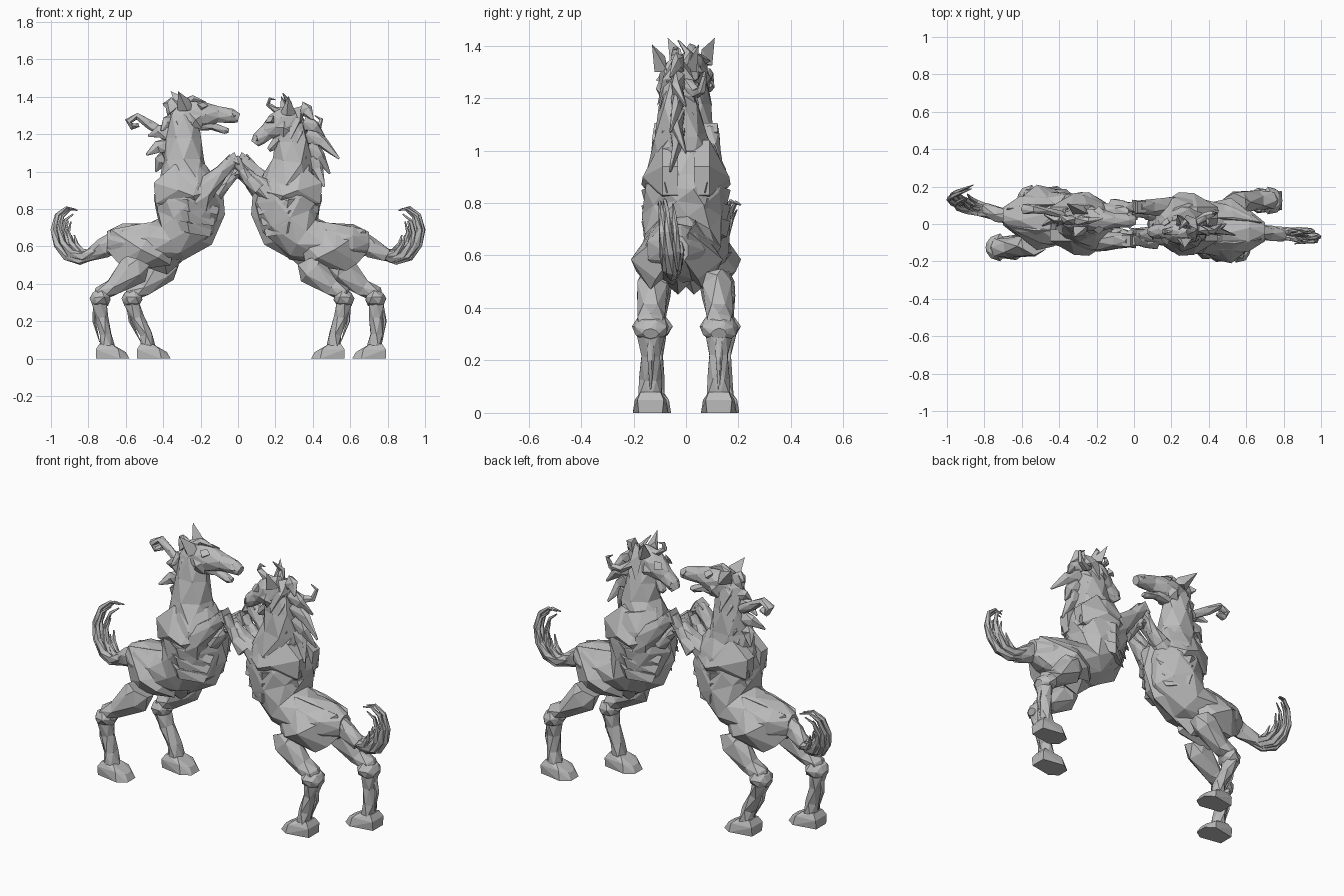
import bpy, bmesh, math, random
from mathutils import Matrix, Vector

random.seed(4)
default_cube = bpy.data.objects.get("Cube")
if default_cube:
    bpy.data.objects.remove(default_cube, do_unlink=True)

grey = bpy.data.materials.new("stone_grey")
grey.use_nodes = True
colour = (.5, .5, .5, 1)
grey.diffuse_color = colour
grey.node_tree.nodes["Principled BSDF"].inputs["Base Color"].default_value = colour

horse = "left"
stance = Matrix.Identity(4)


def finish(bm, part):
    """Place the mesh in the current horse's stance and make a flat shaded object."""
    bm.transform(stance)
    bmesh.ops.recalc_face_normals(bm, faces=bm.faces)
    mesh = bpy.data.meshes.new(part)
    bm.to_mesh(mesh)
    bm.free()
    mesh.materials.append(grey)
    obj = bpy.data.objects.new(horse + "_horse_" + part, mesh)
    bpy.context.collection.objects.link(obj)


def loft(part, sections, sides=7, rough=.08):
    """Faceted tube through sections of (x, y, z, half width, half depth)."""
    bm = bmesh.new()
    centres = [Vector(s[:3]) for s in sections]
    rings = []
    for i, (x, y, z, wide, deep) in enumerate(sections):
        ahead = centres[min(i + 1, len(centres) - 1)]
        along = (ahead - centres[max(i - 1, 0)]).normalized()
        across = (Vector((0, 1, 0)) - along * along.y).normalized()
        up = across.cross(along)
        ring = []
        for k in range(sides):
            a = math.tau * (k + .5 * (i % 2)) / sides
            r = 1 + random.uniform(-rough, rough)
            offset = across * math.cos(a) * wide + up * math.sin(a) * deep
            ring.append(bm.verts.new(centres[i] + offset * r))
        rings.append(ring)
    # Half-turned rings are joined by triangles
    for i, (low, high) in enumerate(zip(rings, rings[1:])):
        for k in range(sides):
            n = (k + 1) % sides
            if i % 2 == 0:
                bm.faces.new((low[k], low[n], high[k]))
                bm.faces.new((low[n], high[n], high[k]))
            else:
                bm.faces.new((low[k], high[n], high[k]))
                bm.faces.new((low[k], low[n], high[n]))
    bm.faces.new(rings[0])
    bm.faces.new(rings[-1])
    finish(bm, part)


def hull(part, points):
    """Angular solid wrapped round a few corner points."""
    bm = bmesh.new()
    for p in points:
        bm.verts.new(p)
    result = bmesh.ops.convex_hull(bm, input=bm.verts)
    loose = [v for v in result["geom_interior"] if isinstance(v, bmesh.types.BMVert)]
    bmesh.ops.delete(bm, geom=loose, context="VERTS")
    finish(bm, part)


def lock(part, path, wide, deep):
    """Tapering lock of hair along a path."""
    last = len(path) - 1
    taper = [1 - .88 * (i / last) ** 1.5 for i in range(len(path))]
    loft(part, [(*p, wide * t, deep * t) for p, t in zip(path, taper)], sides=5)


def torso():
    loft("body", [
        (-.70, .04, .62, .05, .06), (-.62, .04, .62, .11, .10),
        (-.47, .03, .61, .14, .12), (-.35, .02, .64, .15, .13),
        (-.285, .01, .74, .155, .175), (-.265, 0, .84, .16, .185),
        (-.27, 0, .93, .145, .165), (-.29, 0, 1.02, .11, .12)], sides=9, rough=.05)
    for side, label in ((1, "far"), (-1, "near")):
        # Diamond haunch, narrow along the croup and widest at the thigh
        rim = [(-.70, .03, .58), (-.68, .045, .69), (-.53, .07, .72), (-.43, .07, .735),
               (-.34, .09, .63), (-.36, .09, .50), (-.58, .10, .47), (-.64, .08, .51)]
        hull(label + "_haunch", [(x, .035 + side * y, z) for x, y, z in rim]
             + [(-.62, .035, .60), (-.42, .035, .56)]
             + [(-.52, .035 + side * .175, .585), (-.43, .035 + side * .155, .54)])
        # Angular shoulder
        rim = [(-.45, .94), (-.44, .83), (-.20, .78), (-.12, .90), (-.20, .99), (-.34, 1.04)]
        hull(label + "_shoulder", [(x, side * .09, z) for x, z in rim]
             + [(x, side * .03, z) for x, z in rim]
             + [(-.24, side * .17, .87), (-.32, side * .165, .90)])
        # Layered rib plates along the flank
        for n in range(3):
            z = .70 + n * .06
            hull(label + "_rib_plate", [
                (-.41 - n * .02, side * .08, z + .06), (-.41 - n * .02, side * .07, z + .02),
                (-.27, side * .17, z + .03), (-.26, side * .155, z - .03),
                (-.15 + n * .02, side * .09, z - .05), (-.14 + n * .02, side * .07, z - .01)])
    # Breast, belly keel and groin
    hull("breast", [(-.08, .04, .90), (-.08, -.04, .90), (-.07, 0, .77), (-.14, 0, .61),
                    (-.24, .1, .64), (-.24, -.1, .64), (-.2, .12, .88), (-.2, -.12, .88),
                    (-.19, 0, 1.0), (-.32, 0, .51)])
    hull("groin", [(-.30, .01, .52), (-.38, .03, .45), (-.58, .035, .52), (-.40, .13, .54),
                   (-.40, -.06, .54), (-.44, .03, .62), (-.26, .01, .60)])


def hind_leg(label, y, hip, hock, ankle):
    hx, hz = hip
    kx, kz = hock
    ax, az = ankle
    loft(label + "_hind_leg", [
        (hx + .02, y * .85, hz + .05, .06, .075), (hx, y * .95, hz, .065, .08),
        (hx * .4 + kx * .6, y, hz * .4 + kz * .6, .052, .05),
        (kx + .01, y, kz + .03, .055, .045), (kx, y, kz - .02, .055, .045),
        (kx * .6 + ax * .4, y, .22, .04, .037), (ax, y, az + .04, .042, .035),
        (ax + .01, y, az - .03, .05, .04)], sides=6)
    loft(label + "_hock", [(kx + d, y, kz + d * .4, r, r * .7) for d, r in
                           ((-.045, .03), (-.02, .065), (.025, .07), (.05, .04))], sides=8)
    lock(label + "_tendon", [(kx - .02, y, kz), (kx * .5 + ax * .5 - .045, y, .2),
                             (ax - .03, y, az)], .02, .014)
    hull(label + "_hind_hoof", [(ax + dx, y + s * dy, z) for s in (-1, 1) for dx, dy, z in (
        (-.05, .045, 0), (.08, .068, 0), (.13, .035, 0), (-.05, .05, .05),
        (.07, .06, .05), (.11, .025, .035), (-.03, .038, .08), (.04, .035, .075))])


def foreleg(label, y, elbow, knee, ankle):
    (ex, ez), (kx, kz), (ax, az) = elbow, knee, ankle
    loft(label + "_upper_foreleg", [
        (ex - .05, y, ez - .07, .06, .08), (ex, y, ez, .06, .065),
        (ex * .4 + kx * .6, y, ez * .4 + kz * .6, .045, .04), (kx, y, kz, .04, .038)], sides=6)
    hull(label + "_knee", [(kx + a, y + b, kz + c) for a, b, c in (
        (-.045, .03, 0), (-.045, -.03, 0), (.03, .04, -.03), (.03, -.04, -.03),
        (0, .03, .035), (0, -.03, .035), (-.01, 0, -.05))])
    loft(label + "_lower_foreleg", [
        (kx, y, kz, .035, .032), (kx * .5 + ax * .5, y, kz * .5 + az * .5, .026, .024),
        (ax, y, az, .035, .032)], sides=6)
    loft(label + "_fore_hoof", [(ax - .01, y, az + .01, .035, .03),
                                (ax + .05, y, az - .045, .05, .045)], sides=6)


def tail(lean):
    # Nested curling strands; the inner ones are shorter
    path = [(0, .02), (-.07, -.04), (-.15, -.075), (-.22, -.055), (-.27, .01),
            (-.29, .09), (-.27, .17), (-.22, .21), (-.17, .20)]
    for n in range(8):
        k = .99 - .055 * n
        spread = .022 * math.sin(n * 2.4)
        points = []
        for i, (x, z) in enumerate(path[:9 - n // 2]):
            y = .04 + lean * i / 7 + spread * min(i, 4) / 3
            points.append((-.70 + x * k, y, .60 + z * k + .006 * (n % 3)))
        lock("tail_strand", points, .026, .03)
    loft("tail_root", [(-.64, .04, .64, .04, .06), (-.72, .05, .59, .045, .055),
                       (-.80, .05 + lean * .25, .55, .035, .035)], sides=6)


def head(poll, pitch, length, ear_lean):
    """Head built along its own axis, then pitched about the poll."""
    global stance
    ground = stance
    stance = ground @ Matrix.Translation(poll) @ Matrix.Rotation(math.radians(pitch), 4, "Y")
    L = length
    loft("skull", [(-.05, 0, -.02, .045, .06), (.03, 0, -.015, .065, .08),
                   (L * .35, 0, -.005, .06, .068), (L * .6, 0, 0, .04, .045),
                   (L * .86, 0, -.005, .038, .038), (L, 0, -.015, .028, .026)], sides=8, rough=.05)
    loft("lower_jaw", [(.04, 0, -.06, .045, .04), (L * .5, 0, -.065, .03, .022),
                       (L * .75, 0, -.085, .026, .02), (L * .82, 0, -.085, .016, .012)], sides=6)
    for s in (-1, 1):
        hull("cheek", [(.0, s * .05, .01), (.09, s * .05, 0), (.02, s * .05, -.08),
                       (.08, s * .045, -.08), (.045, s * .075, -.035), (.045, 0, -.03)])
        hull("brow", [(.05, s * .05, .05), (.11, s * .045, .045), (.08, s * .075, .03),
                      (.08, s * .03, .06), (.07, s * .04, .01)])
        hull("nostril", [(L * .84, s * .03, .02), (L * .97, s * .025, .0),
                         (L * .9, s * .046, -.005), (L * .9, s * .02, -.02)])
    stance = ground
    px, py, pz = poll
    for s in (-1, 1):
        tip = (px + ear_lean - s * .02, py + s * .09, pz + .115)
        hull("ear", [(px - .055, py + s * .03, pz + .01), (px + .035, py + s * .03, pz + .02),
                     (px, py + s * .08, pz + .01), (px + .01, py + s * .04, pz + .07), tip])


def neck_and_mane(sections, tips, y):
    loft("neck", sections, sides=7)
    # Pointed locks down the crest, with flaps hanging on both sides
    for i, (x, z) in enumerate(tips):
        crest = (-.34 - .012 * i, y, 1.33 - .065 * i)
        mid = (crest[0] * .5 + x * .5, y * 1.2, crest[2] * .5 + z * .5 + .02)
        lock("mane_lock", [crest, mid, (x, y + .03 * (-1) ** i, z)], .03, .05)
        for s in (-1, 1):
            cx, cz = crest[0] + .05, crest[2]
            hull("mane_flap", [(cx - .05, y, cz + .02), (cx + .03, y + s * .04, cz),
                               (cx - .04, y + s * .06, cz - .06), (cx - .06, y, cz - .05),
                               (cx + .01, y + s * .08, cz - .16)])


def build_horse(side, angle, tail_lean, step):
    global horse, stance
    horse, stance = side, Matrix.Rotation(angle, 4, "Z")
    torso()
    hind_leg("near", -.125, (-.56, .47), (-.74, .32), (-.71 - step, .09))
    hind_leg("far", .135, (-.40, .47), (-.57, .32), (-.49 - step, .09))
    foreleg("near", -.09, (-.18, .90), (-.02, 1.07), (.06, .95))
    foreleg("far", .06, (-.18, .88), (-.01, 1.01), (.07, .93))
    tail(tail_lean)


# Left horse: head held level, one curled mane lock blown back
build_horse("left", 0, .13, 0)
neck_and_mane([(-.28, 0, .94, .13, .14), (-.29, .01, 1.06, .105, .115),
               (-.29, .015, 1.18, .08, .095), (-.29, .02, 1.30, .055, .075),
               (-.27, .02, 1.36, .035, .04)],
              [(-.40, 1.36), (-.41, 1.22), (-.48, 1.19), (-.49, 1.09), (-.44, 1.0)], .02)
head((-.27, .02, 1.315), 3, .275, -.07)
lock("forelock", [(-.30, .02, 1.35), (-.24, .02, 1.39), (-.17, .03, 1.37)], .03, .03)
loft("curled_lock", [(-.38, .05, 1.20, .02, .025), (-.47, .07, 1.25, .02, .024),
                     (-.54, .08, 1.295, .025, .02), (-.585, .08, 1.27, .03, .02),
                     (-.565, .08, 1.24, .03, .02), (-.53, .08, 1.25, .02, .012)], sides=6)

# Right horse: turned to face the other, head bowed, mane flying
build_horse("right", math.pi, .04, .03)
neck_and_mane([(-.26, .01, .94, .13, .14), (-.29, .02, 1.06, .105, .11),
               (-.29, .03, 1.17, .08, .09), (-.27, .04, 1.27, .055, .07),
               (-.25, .04, 1.33, .035, .04)],
              [(-.40, 1.28), (-.47, 1.17), (-.54, 1.07), (-.49, .99), (-.46, .92)], .03)
head((-.26, .04, 1.29), 36, .22, .01)
lock("forelock_curl", [(-.27, .04, 1.32), (-.20, .04, 1.33), (-.16, .04, 1.36),
                       (-.17, .04, 1.39), (-.20, .04, 1.385)], .025, .02)
lock("crest_curl", [(-.28, .02, 1.31), (-.27, -.01, 1.37), (-.24, .03, 1.42)], .025, .025)
lock("mane_curl", [(-.32, .0, 1.26), (-.38, -.04, 1.22), (-.43, -.06, 1.23),
                   (-.445, -.07, 1.28), (-.41, -.07, 1.30)], .025, .024)
